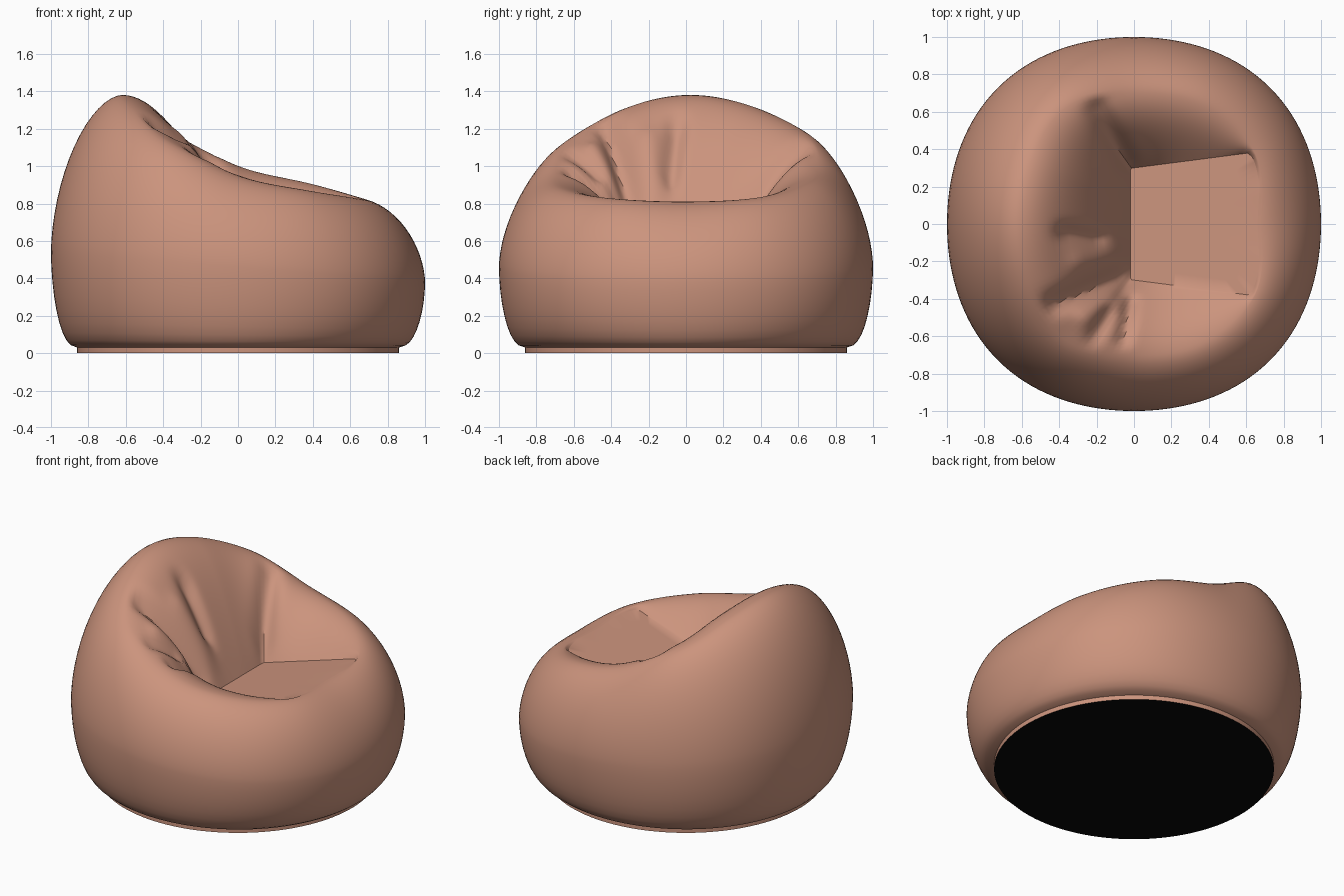
import bpy, bmesh, math
from mathutils import Vector

if "Cube" in bpy.data.objects:
    bpy.data.objects.remove(bpy.data.objects["Cube"])


def material(name, rgb):
    m = bpy.data.materials.new(name)
    m.use_nodes = True
    m.diffuse_color = (*rgb, 1)
    bsdf = m.node_tree.nodes["Principled BSDF"]
    bsdf.inputs["Base Color"].default_value = (*rgb, 1)
    bsdf.inputs["Roughness"].default_value = 0.8
    return m


tan = material("tan_fabric", (0.60, 0.295, 0.205))
black = material("black_base", (0.002, 0.002, 0.002))

SEGMENTS = 144
BASE_RADIUS = 0.86
SEAT_CENTRE = Vector((0.2, 0.0))

# Rim crest (radius, height) every 30 degrees, counter-clockwise from the seat front
CREST = [(0.68, 0.81), (0.75, 0.83), (0.74, 0.91), (0.70, 1.00), (0.72, 1.18),
         (0.64, 1.33), (0.62, 1.38), (0.64, 1.31), (0.72, 1.13), (0.70, 0.95),
         (0.74, 0.87), (0.75, 0.825)]

# Fabric folds in plan: x1, y1, x2, y2, depth, width
FOLDS = [(-0.43, -0.43, -0.08, -0.28, 0.10, 0.055),
         (-0.36, -0.05, -0.20, -0.08, 0.07, 0.050),
         (-0.19, 0.62, -0.05, 0.35, 0.07, 0.060),
         (-0.02, -0.42, -0.06, -0.62, 0.05, 0.040),
         (-0.22, -0.62, -0.14, -0.48, 0.04, 0.040),
         (-0.28, -0.20, -0.12, -0.18, -0.04, 0.070),
         (-0.25, -0.50, -0.12, -0.42, -0.04, 0.060)]


def crest(angle):
    """Smooth periodic interpolation of the crest keys."""
    f = angle / (2 * math.pi) * len(CREST)
    i, t = int(f), f - int(f)
    a, b, c, d = (CREST[(i + k) % len(CREST)] for k in (-1, 0, 1, 2))
    return [0.5 * (2 * q + (r - p) * t + (2 * p - 5 * q + 4 * r - s) * t ** 2
                   + (3 * q - p - 3 * r + s) * t ** 3)
            for p, q, r, s in zip(a, b, c, d)]


def seat_height(x):
    return 0.64 + 0.26 * x


def fold_offset(p):
    total = 0
    for x1, y1, x2, y2, depth, width in FOLDS:
        a, b = Vector((x1, y1)), Vector((x2, y2))
        t = min(1, max(0, (p - a).dot(b - a) / (b - a).length_squared))
        total -= depth * math.exp(-((p - a.lerp(b, t)).length / width) ** 2)
    return total


def floor_edge(d):
    """Fraction of the way from seat centre to crest where the flat seat ends."""
    u = 0.96
    if d.x < 0:
        u = min(u, -0.22 / d.x)
    side = abs(d.y) - 0.13 * d.x
    if side > 0:
        u = min(u, 0.326 / side)
    return u


def column(angle):
    """One vertical strip of the bag, from floor to seat centre."""
    direction = Vector((math.cos(angle), math.sin(angle)))
    r_top, z_top = crest(angle)
    r_wide = 1 + 0.03 * math.sin(2 * angle) ** 2
    z_wide = 0.46 - 0.08 * math.cos(angle)
    pts = [(*(direction * BASE_RADIUS), 0), (*(direction * BASE_RADIUS), 0.03)]
    # lower bulge
    for k in range(1, 10):
        a = math.pi / 2 * k / 9
        r = 0.87 + (r_wide - 0.87) * math.sin(a) ** 0.95
        z = z_wide - (z_wide - 0.035) * math.cos(a) ** 1.1
        pts.append((*(direction * r), z))
    # upper shoulder up to the crest
    for k in range(1, 17):
        a = math.pi / 2 * k / 16
        r = r_top + (r_wide - r_top) * max(0, math.cos(a)) ** (2 / 1.75)
        z = z_wide + (z_top - z_wide) * math.sin(a) ** (2 / 1.75)
        pts.append((*(direction * r), z))
    # inner walls of the backrest and arms
    d = direction * r_top - SEAT_CENTRE
    edge = floor_edge(d)
    z_edge = min(seat_height(SEAT_CENTRE.x + d.x * edge), z_top)
    for k in range(1, 21):
        t = 1 - k / 20
        p = SEAT_CENTRE + d * (edge + (1 - edge) * t)
        z = z_edge + (z_top - z_edge) * math.sin(math.pi / 2 * t)
        pts.append((*p, z + fold_offset(p) * math.sin(math.pi * t) ** 0.5 if k < 20 else z))
    # flat seat
    for k in range(1, 5):
        p = SEAT_CENTRE + d * edge * (1 - k / 5)
        pts.append((*p, seat_height(p.x)))
    return pts


def add_object(name, bm, mat):
    mesh = bpy.data.meshes.new(name)
    bm.to_mesh(mesh)
    bm.free()
    mesh.materials.append(mat)
    ob = bpy.data.objects.new(name, mesh)
    bpy.context.collection.objects.link(ob)
    return ob


# Bean bag body
bm = bmesh.new()
angles = [2 * math.pi * i / SEGMENTS for i in range(SEGMENTS)]
cols = [[bm.verts.new(p) for p in column(a)] for a in angles]
middle = bm.verts.new((*SEAT_CENTRE, seat_height(SEAT_CENTRE.x)))
for i, left in enumerate(cols):
    right = cols[(i + 1) % SEGMENTS]
    for j in range(len(left) - 1):
        bm.faces.new((left[j], right[j], right[j + 1], left[j + 1]))
    bm.faces.new((left[-1], right[-1], middle))
body = add_object("bean_bag_body", bm, tan)
bpy.ops.object.select_all(action="DESELECT")
body.select_set(True)
bpy.context.view_layer.objects.active = body
bpy.ops.object.shade_smooth_by_angle(angle=math.radians(40))

# Flat underside panel
bm = bmesh.new()
rim = [bm.verts.new((BASE_RADIUS * math.cos(a), BASE_RADIUS * math.sin(a), 0)) for a in angles]
bm.faces.new(rim[::-1])
add_object("base_panel", bm, black)
